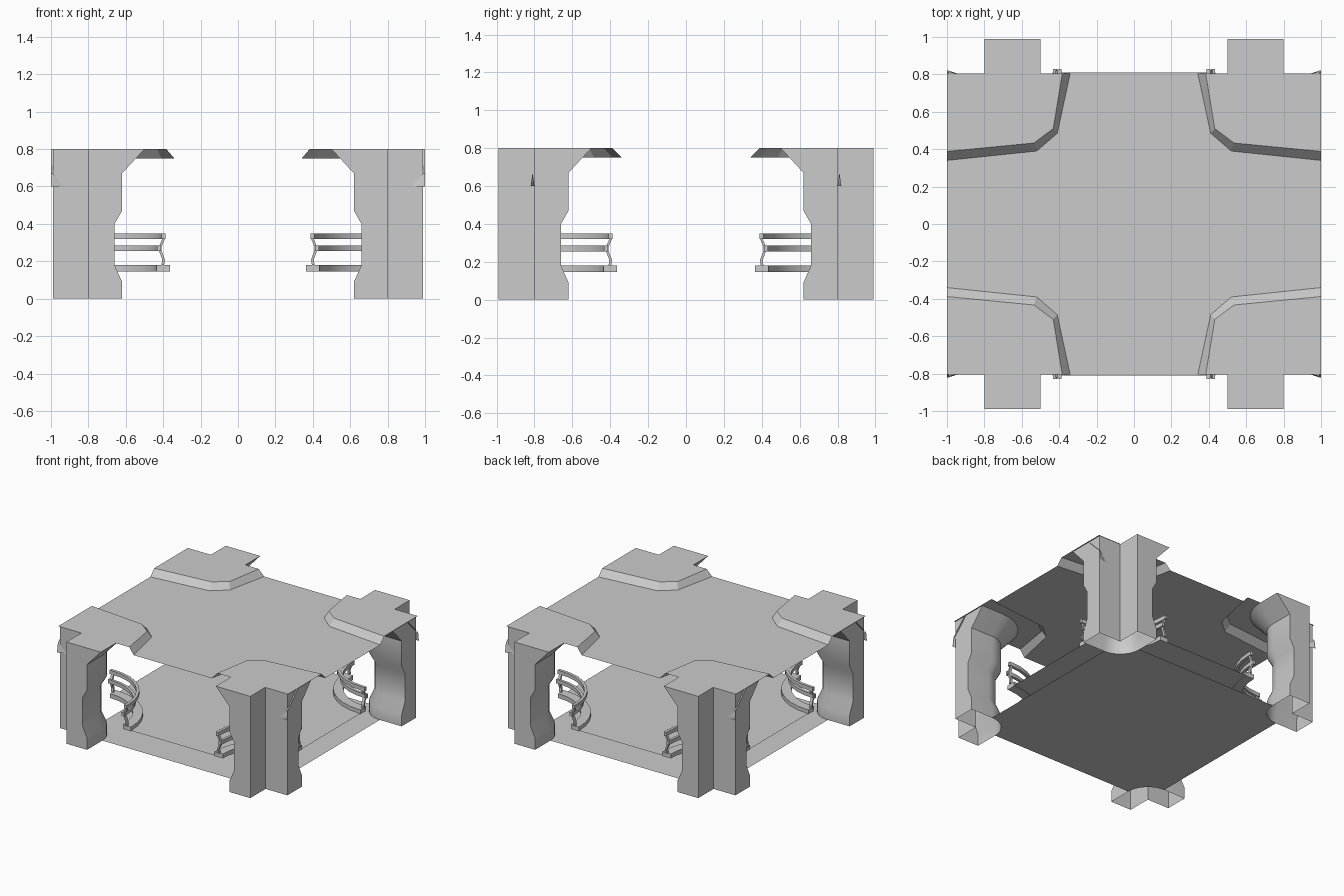
import bpy, bmesh, math

if "Cube" in bpy.data.objects:
    bpy.data.objects.remove(bpy.data.objects["Cube"])

C = 0.8          # plan centre of each corner pillar


def arc(r, ext, n=8):
    """Quarter arc round the pillar centre with straight ends (plan points)."""
    pts = [(C - r, C + ext)] if ext else []
    for i in range(n + 1):
        a = math.pi + math.pi / 2 * i / n
        pts.append((C + r * math.cos(a), C + r * math.sin(a)))
    if ext:
        pts.append((C + ext, C - r))
    return pts


def finish(name, bm, solid=True, smooth=False):
    """Turn one quadrant into an object mirrored to all four corners."""
    if solid:
        bmesh.ops.recalc_face_normals(bm, faces=bm.faces[:])
    else:
        bm.normal_update()
        for f in bm.faces:
            if f.normal.z < 0:
                f.normal_flip()
    me = bpy.data.meshes.new(name)
    bm.to_mesh(me)
    bm.free()
    ob = bpy.data.objects.new(name, me)
    bpy.context.collection.objects.link(ob)
    mod = ob.modifiers.new("Mirror", 'MIRROR')
    mod.use_axis = (True, True, False)
    if smooth:
        bpy.ops.object.select_all(action='DESELECT')
        ob.select_set(True)
        bpy.context.view_layer.objects.active = ob
        bpy.ops.object.shade_smooth_by_angle(angle=math.radians(30))
    return ob


def loft(bm, loops, closed):
    """Join successive rows of 3D points with quads."""
    rows = [[bm.verts.new(p) for p in loop] for loop in loops]
    n = len(rows[0])
    for a, b in zip(rows, rows[1:]):
        for i in range(n if closed else n - 1):
            j = (i + 1) % n
            bm.faces.new((a[i], a[j], b[j], b[i]))
    return rows


def sheet(name, pts, z):
    bm = bmesh.new()
    bm.faces.new([bm.verts.new((x, y, z)) for x, y in pts])
    return finish(name, bm, solid=False)


def ring(name, r0, r1, z0, z1, ext):
    """Rectangular bar swept round the pillar."""
    bm = bmesh.new()
    section = [(r0, z0), (r1, z0), (r1, z1), (r0, z1)]
    paths = [[(x, y, z) for x, y in arc(r, ext)] for r, z in section]
    stations = [list(s) for s in zip(*paths)]
    rows = loft(bm, stations, True)
    bm.faces.new(rows[0])
    bm.faces.new(rows[-1])
    return finish(name, bm, smooth=True)


# Corner pillars: moulded profile round the inside, re-entrant corner outside
profile = [(0.18, 0), (0.18, 0.09), (0.14, 0.18), (0.14, 0.40),
           (0.18, 0.47), (0.18, 0.67), (0.30, 0.80)]
bm = bmesh.new()
loops = [[(x, y, z) for x, y in arc(r, 0.19) + [(0.99, C), (C, C), (C, 0.99)]]
         for r, z in profile]
rows = loft(bm, loops, True)
bm.faces.new(rows[-1])
finish("corner_pillar", bm, smooth=True)

# Ceiling: low central cross, sloped border, raised corner panels
low = [(1.0, 0.34), (0.52, 0.39), (0.41, 0.485), (0.34, 0.81)]
high = [(1.0, 0.388), (0.535, 0.433), (0.432, 0.51), (0.383, 0.805)]
sheet("ceiling_cross", [(0, 0), (1.0, 0)] + low + [(0, 0.81)], 0.75)
bm = bmesh.new()
rows = loft(bm, [[(x, y, 0.75) for x, y in low],
                 [(x, y, 0.80) for x, y in high]], False)
bm.faces.new(rows[1] + [bm.verts.new((1.0, 0.805, 0.80))])
finish("ceiling_corner", bm, solid=False)

# Lower floor meets the pillars; upper platform is cut back at the railings
sheet("lower_floor", [(0, 0), (C, 0)] + arc(0.18, 0)[::-1] + [(0, C)], 0.0)
sheet("upper_platform", [(0, 0), (C + .01, 0)] + arc(0.40, 0.01)[::-1] + [(0, C + .01)], 0.15)

# Curved railings round each pillar
ring("railing_base", 0.365, 0.437, 0.145, 0.18, 0.01)
ring("railing_middle_bar", 0.368, 0.388, 0.255, 0.285, 0.03)
ring("railing_top_bar", 0.390, 0.412, 0.32, 0.35, 0.03)

# Wavy posts at the railing ends
wave = [(0.398, 0.18), (0.402, 0.21), (0.385, 0.255), (0.385, 0.28), (0.402, 0.32)]
bm = bmesh.new()
for swap in (False, True):
    loops = []
    for r, z in wave:
        loop = [(C - r + dx, C + dy, z) for dx, dy in
                ((-.007, 0), (.007, 0), (.007, .02), (-.007, .02))]
        loops.append([(y, x, h) if swap else (x, y, h) for x, y, h in loop])
    rows = loft(bm, loops, True)
    bm.faces.new(rows[0])
    bm.faces.new(rows[-1])
finish("railing_post", bm)

# Small braces under the outer ceiling corners
bm = bmesh.new()
loft(bm, [[(0.99, y, z), (1.0, y, z)] for y, z in
          ((0.68, 0.80), (0.81, 0.67), (0.82, 0.60))], False)
bm.faces.new([bm.verts.new(p) for p in
              ((0.99, 0.81, 0.67), (0.99, 0.82, 0.60), (0.93, C, 0.60))])
finish("corner_brace", bm)
